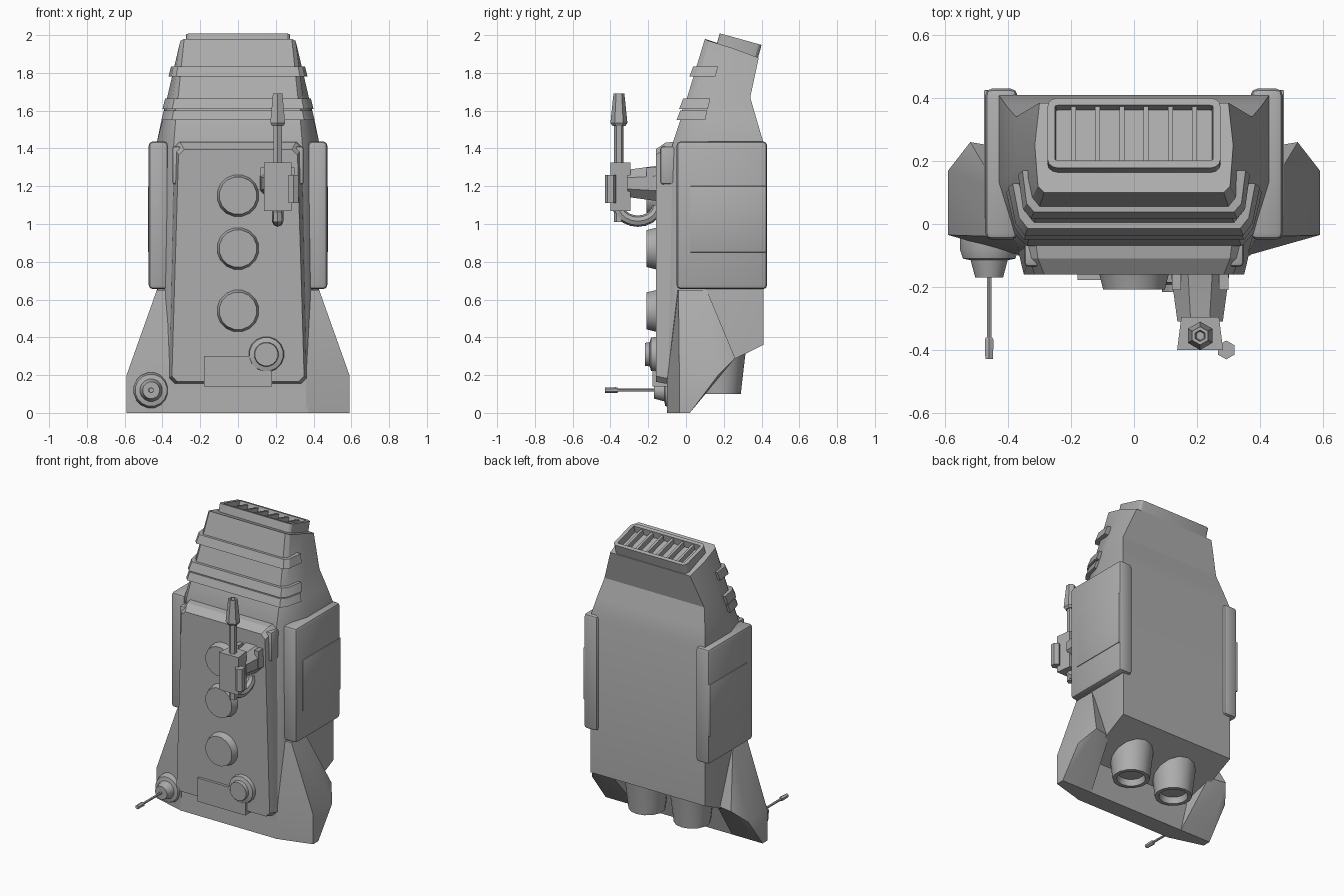
import bpy, bmesh, math
from mathutils import Vector, Matrix

if "Cube" in bpy.data.objects:
    bpy.data.objects.remove(bpy.data.objects["Cube"], do_unlink=True)

grey = bpy.data.materials.new("plain grey")
grey.use_nodes = True
grey.diffuse_color = (0.42, 0.42, 0.42, 1)
grey.node_tree.nodes["Principled BSDF"].inputs["Base Color"].default_value = grey.diffuse_color
parts = []


def finish(name, bm, matrix=Matrix()):
    bmesh.ops.recalc_face_normals(bm, faces=bm.faces)
    mesh = bpy.data.meshes.new(name)
    bm.to_mesh(mesh)
    bm.free()
    mesh.transform(matrix)
    mesh.materials.append(grey)
    ob = bpy.data.objects.new(name, mesh)
    bpy.context.collection.objects.link(ob)
    parts.append(ob)
    return ob


def loft(name, rings, matrix=Matrix()):
    """Skin a stack of closed rings and cap both ends."""
    bm = bmesh.new()
    rows = [[bm.verts.new(p) for p in ring] for ring in rings]
    n = len(rows[0])
    for a, b in zip(rows, rows[1:]):
        for i in range(n):
            bm.faces.new((a[i], a[(i + 1) % n], b[(i + 1) % n], b[i]))
    bm.faces.new(rows[0])
    bm.faces.new(rows[-1])
    return finish(name, bm, matrix)


def lathe(name, origin, axis, profile, sides=16):
    """Revolve (radius, distance) pairs about an axis."""
    rings = [[(r * math.cos(math.tau * (i + 0.5) / sides),
               r * math.sin(math.tau * (i + 0.5) / sides), d)
              for i in range(sides)] for r, d in profile]
    turn = Vector(axis).to_track_quat('Z', 'Y').to_matrix().to_4x4()
    return loft(name, rings, Matrix.Translation(origin) @ turn)


def box(name, lo, hi, bevel=0.0, matrix=Matrix()):
    lo, hi = Vector(lo), Vector(hi)
    bm = bmesh.new()
    bmesh.ops.create_cube(bm, size=1)
    bmesh.ops.scale(bm, vec=hi - lo, verts=bm.verts)
    bmesh.ops.translate(bm, vec=(lo + hi) / 2, verts=bm.verts)
    if bevel:
        bmesh.ops.bevel(bm, geom=bm.edges[:], offset=bevel, segments=2,
                        profile=0.5, affect='EDGES')
    return finish(name, bm, matrix)


def mirrored(half):
    """Close a half section listed from front to back."""
    return list(half) + [(-x, y, z) for x, y, z in reversed(half)]


# Main hull
head_low = [(0.33, -0.03, 1.55), (0.36, 0.01, 1.55), (0.40, 0.15, 1.55), (0.405, 0.375, 1.55)]
head_top = [(0.285, 0.10, 1.98), (0.305, 0.12, 1.97), (0.315, 0.25, 1.93), (0.30, 0.385, 1.88)]
hull = [
    [(0.36, -0.10, 0.13), (0.385, -0.06, 0.13), (0.425, 0.10, 0.21), (0.43, 0.41, 0.36)],
    [(0.34, -0.07, 1.43), (0.38, -0.03, 1.43), (0.43, 0.13, 1.43), (0.43, 0.41, 1.43)],
    head_low,
    [(0.317, 0.006, 1.67), (0.345, 0.04, 1.67), (0.375, 0.18, 1.67), (0.375, 0.34, 1.67)],
    head_top]
loft("hull", [mirrored(h) for h in hull])


# Raised bands round the head
def band_ring(z, out):
    t = (z - 1.55) / 0.43
    p = [Vector(a).lerp(Vector(b), t) for a, b in zip(head_low, head_top)]
    p[2] = p[1].lerp(p[2], 0.65)
    return mirrored([(v.x + out, v.y - (out if i < 2 else 0), z)
                     for i, v in enumerate(p[:3])])


for name, low, high, out in (("upper_band", 1.78, 1.835, 0.022), ("middle_band", 1.61, 1.665, 0.024),
                             ("lower_band", 1.55, 1.60, 0.02), ("recess_band", 1.60, 1.61, 0.006)):
    loft(name, [band_ring(low, out), band_ring(high, out * 0.8)])

# Grille on the sloping top
tilt = Matrix.Translation((0, 0.28, 1.945)) @ Matrix.Rotation(-0.27, 4, 'X')
bm = bmesh.new()
bmesh.ops.create_cube(bm, size=1)
bmesh.ops.scale(bm, vec=(0.55, 0.23, 0.07), verts=bm.verts)
uprights = [e for e in bm.edges if abs(e.verts[0].co.z - e.verts[1].co.z) > 0.01]
bmesh.ops.bevel(bm, geom=uprights, offset=0.03, segments=3, profile=0.5, affect='EDGES')
bm.normal_update()
top = max(bm.faces, key=lambda f: f.calc_center_median().z)
bmesh.ops.inset_region(bm, faces=[top], thickness=0.024)
bmesh.ops.inset_region(bm, faces=[top], thickness=0.004, depth=-0.045)
finish("grille_frame", bm, tilt)
for i in range(6):
    x = (i - 2.5) * 0.077
    box("grille_slat", (x - 0.008, -0.09, -0.02), (x + 0.008, 0.09, 0.025), 0, tilt)

# Front panel and its fittings
def panel_ring(y, w_low, w_top, z_low, z_top, c=0.03):
    half = [(w_low - c, y, z_low), (w_low, y, z_low + c), (w_top, y, z_top - c), (w_top - c, y, z_top)]
    return mirrored(half)


loft("front_panel", [panel_ring(-0.03, 0.375, 0.345, 0.15, 1.44),
                     panel_ring(-0.11, 0.362, 0.335, 0.155, 1.43),
                     panel_ring(-0.16, 0.35, 0.315, 0.165, 1.395)])
box("lower_plate", (-0.18, -0.178, 0.14), (0.18, -0.08, 0.30))
for z in (1.15, 0.87, 0.54):
    lathe("round_boss", (0, -0.15, z), (0, -1, 0), [(0.116, 0), (0.112, 0.01), (0.10, 0.058)])
lathe("small_knob", (0.15, -0.15, 0.31), (0, -1, 0),
      [(0.096, 0), (0.09, 0.035), (0.065, 0.042), (0.062, 0.066)])

# Bottom skirt
loft("skirt", [[(x, -0.10, 0), (x, 0.02, 0), (x, 0.07, 0.2), (x, -0.09, 0.2)] for x in (-0.37, 0.37)])

# Paired side parts
for s, side in ((1, "left"), (-1, "right")):
    # Flared fin
    bm = bmesh.new()
    for x, y, z in ((0.36, -0.10, 0), (0.36, 0.02, 0), (0.59, -0.035, 0), (0.59, 0.02, 0),
                    (0.36, -0.10, 0.17), (0.59, -0.035, 0.2), (0.59, 0.17, 0.2), (0.52, 0.26, 0.29),
                    (0.43, 0.11, 0.65), (0.43, -0.04, 0.65), (0.37, -0.045, 0.65), (0.40, 0.24, 0.29)):
        bm.verts.new((s * x, y, z))
    bmesh.ops.convex_hull(bm, input=bm.verts[:])
    bmesh.ops.dissolve_limit(bm, angle_limit=0.02, verts=bm.verts[:], edges=bm.edges[:])
    finish(side + "_fin", bm)
    # Rounded side pod with a thin cover
    xs = sorted((s * 0.37, s * 0.473))
    box(side + "_pod", (xs[0], -0.05, 0.655), (xs[1], 0.43, 1.437), 0.022)
    xs = sorted((s * 0.46, s * 0.477))
    box(side + "_pod_cover", (xs[0], 0.02, 0.85), (xs[1], 0.425, 1.2), 0.004)
    # Cheek rib beside the panel
    xs = sorted((s * 0.30, s * 0.348))
    box(side + "_cheek_rib", (xs[0], -0.135, 1.21), (xs[1], -0.05, 1.41), 0.012)
    # Hollow engine nozzle
    lathe(side + "_nozzle", (s * 0.17, 0.175, 0.33), (0, 0, -1),
          [(0.143, 0), (0.138, 0.03), (0.115, 0.23), (0.09, 0.23), (0.08, 0.19)], 14)

# Gun: mount, body, barrel
lathe("gun_mount", (0.21, -0.10, 1.215), (0, -1, 0), [(0.115, 0), (0.10, 0.06), (0.078, 0.21)], 8)
for x in (0.12, 0.27):
    box("mount_lug", (x, -0.21, 1.18), (x + 0.03, -0.1, 1.30))
loft("gun_body", [[(0.21 + a * w, y, z) for a, z in ((-1, 1.07), (1, 1.07), (1, 1.325), (-1, 1.325))]
                  for w, y in ((0.06, -0.295), (0.073, -0.40))])
lathe("gun_barrel", (0.21, -0.355, 1.01), (0, 0, 1), [(0.025, 0), (0.025, 0.52)], 6)
lathe("gun_muzzle", (0.21, -0.355, 1.52), (0, 0, 1),
      [(0.035, 0), (0.045, 0.015), (0.029, 0.17), (0.018, 0.17), (0.014, 0.13)], 6)
lathe("gun_sight", (0.293, -0.40, 1.11), (0, 0, 1), [(0.03, 0), (0.03, 0.15)], 6)

# Hose under the gun
hose, centre = [], Vector((0.21, -0.255, 1.10))
for i in range(11):
    a = math.pi * (1 + i / 10)
    ring = []
    for k in range(8):
        b = math.tau * k / 8
        r = 0.085 + 0.03 * math.cos(b)
        ring.append(centre + Vector((0.03 * math.sin(b), (r + 0.02) * math.cos(a), r * math.sin(a))))
    hose.append(ring)
loft("gun_hose", hose)

# Antenna on the right fin
lathe("antenna_base", (-0.46, -0.04, 0.12), (0, -1, 0),
      [(0.095, 0), (0.095, 0.04), (0.085, 0.07), (0.06, 0.075), (0.045, 0.13)])
lathe("antenna_rod", (-0.46, -0.16, 0.12), (0, -1, 0), [(0.008, 0), (0.008, 0.21)], 6)
lathe("antenna_tip", (-0.46, -0.36, 0.12), (0, -1, 0), [(0.012, 0), (0.016, 0.01), (0.014, 0.068)], 6)

# Smooth the curved parts and keep the edges sharp
bpy.ops.object.select_all(action='DESELECT')
for ob in parts:
    ob.select_set(True)
bpy.context.view_layer.objects.active = parts[0]
bpy.ops.object.shade_smooth_by_angle(angle=math.radians(27))
